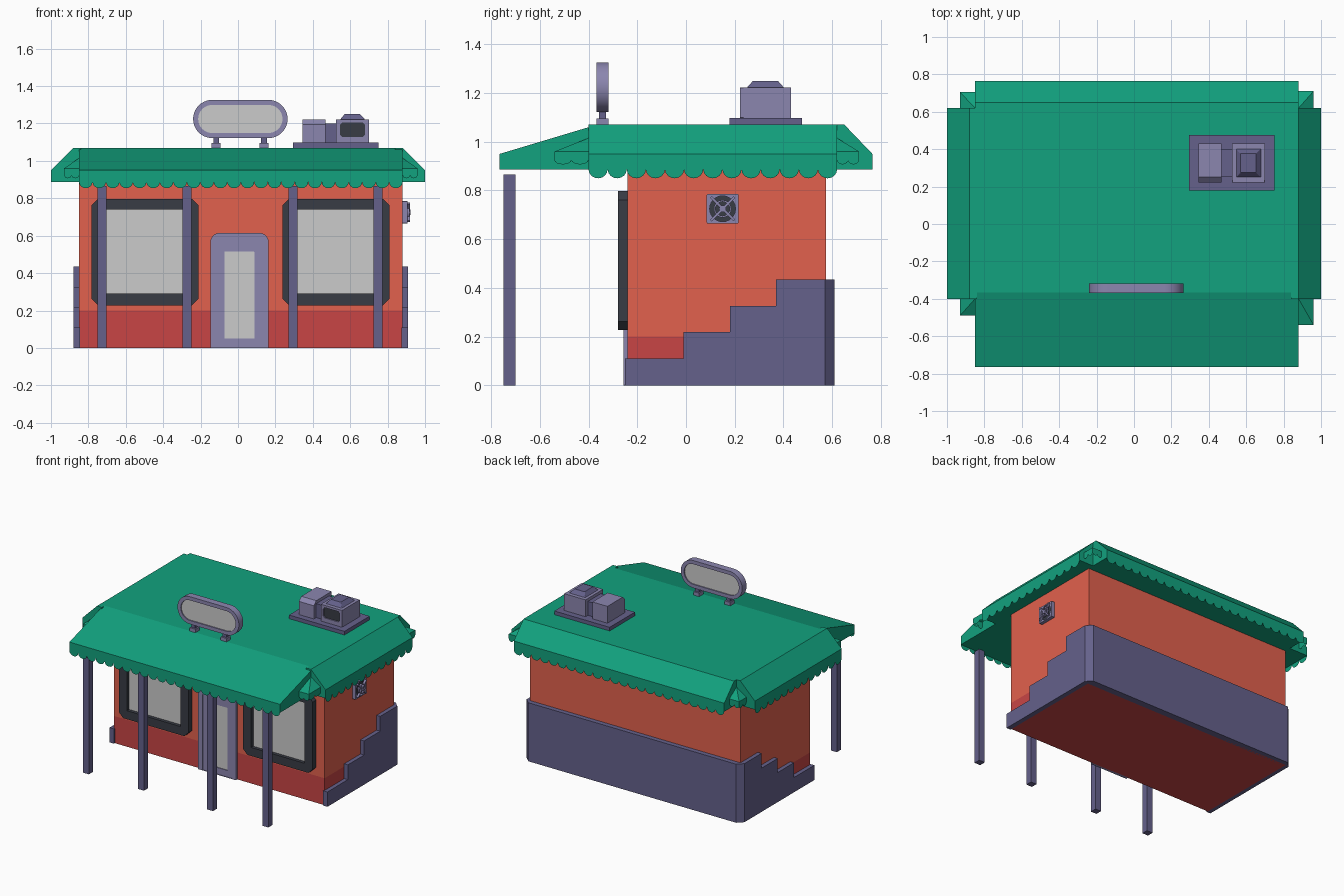
import bpy, bmesh, math
from mathutils import Vector

if "Cube" in bpy.data.objects:
    bpy.data.objects.remove(bpy.data.objects["Cube"])


def mat(name, r, g, b):
    m = bpy.data.materials.new(name)
    m.diffuse_color = (r, g, b, 1)
    m.use_nodes = True
    m.node_tree.nodes["Principled BSDF"].inputs["Base Color"].default_value = m.diffuse_color
    return m


GREEN = mat("green", 0.006, 0.36, 0.21)
ORANGE = mat("orange", 0.76, 0.12, 0.075)
RED = mat("red", 0.58, 0.06, 0.06)
LILAC = mat("lilac", 0.26, 0.24, 0.43)
PURPLE = mat("purple", 0.13, 0.12, 0.26)
DARK = mat("dark", 0.04, 0.045, 0.06)


def place(axis, p, d):
    """2D profile point plus depth along the axis -> 3D point"""
    return {"x": (d, p[0], p[1]), "y": (p[0], d, p[1]), "z": (p[0], p[1], d)}[axis]


def finish(name, bm, m, smooth=False, solid=True):
    bmesh.ops.remove_doubles(bm, verts=bm.verts, dist=1e-5)
    if solid:
        bmesh.ops.recalc_face_normals(bm, faces=bm.faces)
    me = bpy.data.meshes.new(name)
    bm.to_mesh(me)
    bm.free()
    ob = bpy.data.objects.new(name, me)
    bpy.context.collection.objects.link(ob)
    if m:
        me.materials.append(m)
    if smooth:
        bpy.ops.object.select_all(action="DESELECT")
        ob.select_set(True)
        bpy.context.view_layer.objects.active = ob
        bpy.ops.object.shade_smooth_by_angle(angle=math.radians(35))
    return ob


def prism(name, pts, axis, a, b, m=None, smooth=False, top=None):
    """extrude a profile from a to b, optionally tapering to the profile 'top'"""
    bm = bmesh.new()
    A = [bm.verts.new(place(axis, p, a)) for p in pts]
    B = [bm.verts.new(place(axis, p, b)) for p in (top or pts)]
    bm.faces.new(A)
    bm.faces.new(B)
    for i in range(len(A)):
        j = (i + 1) % len(A)
        bm.faces.new((A[i], A[j], B[j], B[i]))
    return finish(name, bm, m, smooth)


def ring(name, outer, inner, axis, a, b, m, smooth=False):
    """frame between two profiles with equal point counts"""
    bm = bmesh.new()
    loops = [[bm.verts.new(place(axis, p, d)) for p in pts]
             for pts, d in ((outer, a), (outer, b), (inner, b), (inner, a))]
    n = len(outer)
    for k in range(4):
        P, Q = loops[k], loops[(k + 1) % 4]
        for i in range(n):
            j = (i + 1) % n
            bm.faces.new((P[i], P[j], Q[j], Q[i]))
    return finish(name, bm, m, smooth)


def rrect(x0, x1, y0, y1, r=0.0, n=1, rb=None):
    """rectangle with rounded (n>1) or chamfered (n=1) corners; rb = bottom radius"""
    rb = r if rb is None else rb
    out = []
    for k, (cx, cy, q) in enumerate(((x1, y1, r), (x0, y1, r), (x0, y0, rb), (x1, y0, rb))):
        q = max(q, 0.002)
        sx, sy = (-1 if cx == x1 else 1), (-1 if cy == y1 else 1)
        for i in range(n + 1):
            t = math.pi / 2 * (k + i / n)
            out.append((cx + sx * q + q * math.cos(t), cy + sy * q + q * math.sin(t)))
    return out


def box(name, x0, x1, y0, y1, z0, z1, m=None):
    return prism(name, [(x0, y0), (x1, y0), (x1, y1), (x0, y1)], "z", z0, z1, m)


def scallops(name, p0, p1, n, z, depth):
    """row of hanging half-round tabs"""
    bm = bmesh.new()
    p0, p1 = Vector(p0), Vector(p1)
    for i in range(n):
        vs = []
        for k in range(9):
            t = math.pi * k / 8
            p = p0.lerp(p1, (i + 0.5 - 0.5 * math.cos(t)) / n)
            vs.append(bm.verts.new((p.x, p.y, z - depth * math.sin(t))))
        bm.faces.new(vs)
    return finish(name, bm, GREEN, solid=False)


# walls
box("wall_base_band", -0.85, 0.88, -0.24, 0.575, 0, 0.2, RED)
box("walls", -0.85, 0.88, -0.24, 0.575, 0.2, 0.92, ORANGE)

# stepped plinth on the sides and back
steps = [(-0.25, 0), (0.56, 0), (0.56, 0.435), (0.37, 0.435), (0.37, 0.325),
         (0.18, 0.325), (0.18, 0.22), (-0.01, 0.22), (-0.01, 0.11), (-0.25, 0.11)]
prism("plinth_left", steps, "x", -0.88, -0.845, PURPLE)
prism("plinth_right", steps, "x", 0.875, 0.91, PURPLE)
prism("plinth_back", [(-0.88, 0.56), (-0.88, 0.57), (-0.84, 0.61), (0.87, 0.61),
                      (0.91, 0.57), (0.91, 0.56)], "z", 0, 0.435, PURPLE)

# roof with sloped eaves
prism("roof_main", [(-0.765, 0.887), (-0.765, 0.95), (-0.365, 1.07), (0.65, 1.07),
                    (0.765, 0.95), (0.765, 0.887)], "x", -0.85, 0.88, GREEN)
for s, side in ((-1, "left"), (1, "right")):
    prism("eave_" + side, [(s * 0.84, 0.887), (s, 0.887), (s, 0.95), (s * 0.88, 1.07),
                           (s * 0.84, 1.07)], "y", -0.40, 0.62, GREEN)
    scallops("scallops_" + side, (s, -0.40, 0), (s, 0.62, 0), 13, 0.887, 0.037)
scallops("scallops_front", (-0.85, -0.765, 0), (0.88, -0.765, 0), 24, 0.887, 0.033)
scallops("scallops_back", (-0.85, 0.765, 0), (0.88, 0.765, 0), 24, 0.887, 0.033)

# small hipped roof corners
for name, cx, ox, cy, oy in (("front_left", -0.85, -0.93, -0.40, -0.49),
                             ("front_right", 0.88, 0.96, -0.40, -0.54),
                             ("back_left", -0.85, -0.93, 0.62, 0.705),
                             ("back_right", 0.88, 0.96, 0.62, 0.71)):
    bm = bmesh.new()
    apex = bm.verts.new((cx, cy, 1.015))
    rim = [(ox, cy), (ox, oy), (cx, oy)]
    hi = [bm.verts.new((*p, 0.96)) for p in rim]
    lo = [bm.verts.new((*p, 0.925)) for p in rim]
    for i in (0, 1):
        bm.faces.new((apex, hi[i], hi[i + 1]))
        bm.faces.new((hi[i], lo[i], lo[i + 1], hi[i + 1]))
    finish("roof_corner_" + name, bm, GREEN)
    scallops("corner_scallops_a_" + name, (ox, cy, 0), (ox, oy, 0), 2, 0.925, 0.018)
    scallops("corner_scallops_b_" + name, (cx, oy, 0), (ox, oy, 0), 2, 0.925, 0.018)

# awning posts
for i, x in enumerate((-0.726, -0.273, 0.294, 0.749)):
    box(f"post_{i + 1}", x - 0.024, x + 0.024, -0.748, -0.70, 0, 0.865, PURPLE)

# windows
for side, x in (("left", -0.497), ("right", 0.524)):
    outer = rrect(x - 0.286, x + 0.286, 0.227, 0.797, 0.035)
    inner = rrect(x - 0.22, x + 0.22, 0.29, 0.74)
    ring("window_frame_" + side, outer, inner, "y", -0.28, -0.235, DARK)
    box("window_glass_" + side, x - 0.225, x + 0.225, -0.255, -0.235, 0.285, 0.745)

# door
ring("door_frame", rrect(-0.148, 0.164, 0, 0.615, 0.05, 5, 0),
     rrect(-0.113, 0.129, 0.001, 0.567, 0.01, 5, 0), "y", -0.257, -0.235, LILAC)
ring("door_leaf", rrect(-0.115, 0.131, 0.001, 0.569), rrect(-0.072, 0.088, 0.05, 0.515),
     "y", -0.25, -0.235, LILAC)
box("door_glass", -0.074, 0.09, -0.245, -0.235, 0.048, 0.517)

# rooftop sign
ring("sign_rim", rrect(-0.24, 0.265, 1.122, 1.326, 0.102, 10),
     rrect(-0.213, 0.238, 1.149, 1.299, 0.075, 10), "y", -0.368, -0.317, LILAC, True)
prism("sign_panel", rrect(-0.214, 0.239, 1.148, 1.30, 0.076, 10), "y", -0.36, -0.325, None, True)
for side, x in (("left", -0.117), ("right", 0.139)):
    box("sign_foot_" + side, x - 0.024, x + 0.024, -0.367, -0.318, 1.065, 1.095, LILAC)
    box("sign_stem_" + side, x - 0.015, x + 0.015, -0.357, -0.328, 1.095, 1.13, PURPLE)

# rooftop air conditioner
box("cooler_tray", 0.295, 0.75, 0.178, 0.475, 1.065, 1.097, PURPLE)
box("cooler_unit", 0.525, 0.70, 0.235, 0.43, 1.097, 1.222, LILAC)
ring("cooler_grille_frame", rrect(0.525, 0.70, 1.097, 1.222),
     rrect(0.545, 0.68, 1.128, 1.205, 0.012), "y", 0.222, 0.236, LILAC)
prism("cooler_grille", rrect(0.543, 0.682, 1.126, 1.207, 0.012), "y", 0.23, 0.24, DARK)
prism("cooler_cap", rrect(0.547, 0.678, 0.25, 0.402), "z", 1.222, 1.25, PURPLE,
      top=rrect(0.57, 0.652, 0.275, 0.377))
prism("cooler_small_unit", [(0.222, 1.097), (0.43, 1.097), (0.43, 1.222), (0.25, 1.222),
                            (0.222, 1.195)], "x", 0.345, 0.468, LILAC)
box("cooler_duct", 0.468, 0.525, 0.25, 0.402, 1.097, 1.20, PURPLE)


# wall vent on the right side
def disc(r, n=20):
    return [(0.15 + r * math.cos(2 * math.pi * i / n),
             0.725 + r * math.sin(2 * math.pi * i / n)) for i in range(n)]


ring("vent_frame", rrect(0.085, 0.216, 0.665, 0.785, 0.004, 5), disc(0.053, 24)[0:24],
     "x", 0.875, 0.905, LILAC)
prism("vent_back", disc(0.056), "x", 0.87, 0.888, DARK)
ring("vent_ring", disc(0.036), disc(0.029), "x", 0.905, 0.918, LILAC, True)
prism("vent_hub", disc(0.014), "x", 0.888, 0.921, LILAC, True)
for s in (-1, 1):
    c = math.sqrt(0.5)
    bar = [(0.15 + c * (u - s * v), 0.725 + c * (s * u + v))
           for u, v in ((-0.068, -0.005), (0.068, -0.005), (0.068, 0.005), (-0.068, 0.005))]
    prism("vent_bar_" + ("a" if s > 0 else "b"), bar, "x", 0.904, 0.92, LILAC)
